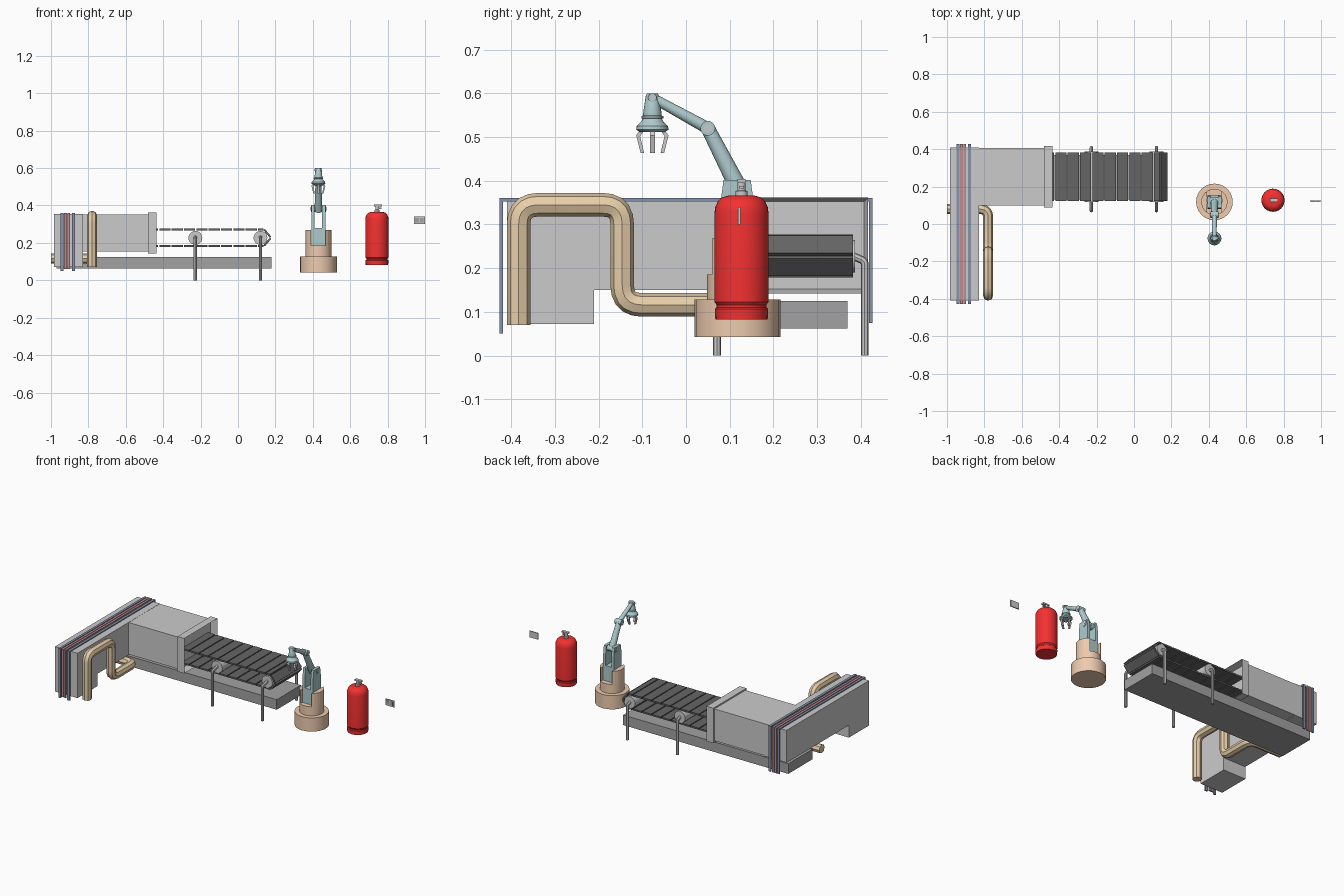
import bpy, bmesh, math
from mathutils import Vector

if "Cube" in bpy.data.objects:
    bpy.data.objects.remove(bpy.data.objects["Cube"])

def mat(name, r, g, b):
    m = bpy.data.materials.new(name)
    m.diffuse_color = (r, g, b, 1)
    m.use_nodes = True
    m.node_tree.nodes["Principled BSDF"].inputs["Base Color"].default_value = m.diffuse_color
    return m

GREY = mat("light_grey", .58, .58, .58)
DARK = mat("dark_grey", .36, .36, .36)
BLACK = mat("belt_black", .13, .13, .13)
TEAL = mat("teal", .43, .6, .62)
ORANGE = mat("orange", .85, .6, .43)
TAN = mat("tan", .8, .62, .4)
RED = mat("red", .9, .03, .03)
NAVY = mat("navy", .24, .29, .42)
MAROON = mat("maroon", .5, .27, .28)

def finish(ob, m, smooth=False):
    ob.data.materials.append(m)
    if smooth:
        bpy.ops.object.select_all(action='DESELECT')
        ob.select_set(True)
        bpy.context.view_layer.objects.active = ob
        bpy.ops.object.shade_smooth_by_angle(angle=math.radians(35))
    return ob

def from_bm(name, bm, m, smooth=False):
    bmesh.ops.recalc_face_normals(bm, faces=bm.faces)
    me = bpy.data.meshes.new(name)
    bm.to_mesh(me)
    bm.free()
    ob = bpy.data.objects.new(name, me)
    bpy.context.collection.objects.link(ob)
    return finish(ob, m, smooth)

def prism(name, pts, axis, a, b, m):
    """Extrude a 2D outline along an axis from a to b."""
    place = {'x': lambda p, t: (t, p[0], p[1]),
             'y': lambda p, t: (p[0], t, p[1]),
             'z': lambda p, t: (p[0], p[1], t)}[axis]
    bm = bmesh.new()
    lo = [bm.verts.new(place(p, a)) for p in pts]
    hi = [bm.verts.new(place(p, b)) for p in pts]
    bm.faces.new(lo)
    bm.faces.new(hi)
    n = len(pts)
    for i in range(n):
        j = (i + 1) % n
        bm.faces.new((lo[i], lo[j], hi[j], hi[i]))
    return from_bm(name, bm, m)

def box(name, x0, x1, y0, y1, z0, z1, m):
    return prism(name, [(x0, y0), (x1, y0), (x1, y1), (x0, y1)], 'z', z0, z1, m)

def lathe(name, prof, cx, cy, m, seg=24):
    """Revolve (radius, z) points about a vertical axis."""
    bm = bmesh.new()
    rings = [[bm.verts.new((cx + r * math.cos(2 * math.pi * i / seg),
                            cy + r * math.sin(2 * math.pi * i / seg), z))
              for i in range(seg)] for r, z in prof]
    for p, q in zip(rings, rings[1:]):
        for i in range(seg):
            j = (i + 1) % seg
            bm.faces.new((p[i], p[j], q[j], q[i]))
    bm.faces.new(rings[0])
    bm.faces.new(rings[-1])
    return from_bm(name, bm, m, True)

def rod(name, a, b, r1, r2, m, seg=16):
    a, b = Vector(a), Vector(b)
    bm = bmesh.new()
    bmesh.ops.create_cone(bm, cap_ends=True, segments=seg, radius1=r1, radius2=r2, depth=(b - a).length)
    rot = Vector((0, 0, 1)).rotation_difference(b - a).to_matrix().to_4x4()
    bmesh.ops.transform(bm, matrix=rot, verts=bm.verts)
    bmesh.ops.translate(bm, vec=(a + b) / 2, verts=bm.verts)
    return from_bm(name, bm, m, True)

def tube(name, pts, r, bend, m, res=2):
    """Round tube along a path with rounded corners."""
    P = [Vector(p) for p in pts]
    path = [P[0]]
    for a, b, c in zip(P, P[1:], P[2:]):
        s, e = b + (a - b).normalized() * bend, b + (c - b).normalized() * bend
        for k in range(6):
            t = k / 5
            path.append(s * (1 - t) ** 2 + b * 2 * t * (1 - t) + e * t * t)
    path.append(P[-1])
    cu = bpy.data.curves.new(name, 'CURVE')
    cu.dimensions = '3D'
    cu.bevel_depth, cu.bevel_resolution, cu.use_fill_caps = r, res, True
    sp = cu.splines.new('POLY')
    sp.points.add(len(path) - 1)
    for q, v in zip(sp.points, path):
        q.co = (*v, 1)
    ob = bpy.data.objects.new(name, cu)
    bpy.context.collection.objects.link(ob)
    bpy.ops.object.select_all(action='DESELECT')
    ob.select_set(True)
    bpy.context.view_layer.objects.active = ob
    bpy.ops.object.convert(target='MESH')
    return finish(bpy.context.object, m, True)

# Machine housing: cross box with a lower foot, and the tunnel box
prism("housing_cross", [(-.41, .072), (-.21, .072), (-.21, .15), (.408, .15), (.408, .354), (-.41, .354)],
      'x', -.985, -.828, GREY)
box("housing_tunnel", -.83, -.478, .098, .406, .153, .353, GREY)

# Tunnel mouth with a recessed opening
mouth = box("tunnel_mouth", -.482, -.435, .088, .417, .142, .362, GREY)
bm = bmesh.new()
bm.from_mesh(mouth.data)
face = max(bm.faces, key=lambda f: f.calc_center_median().x)
bmesh.ops.inset_region(bm, faces=[face], thickness=.014)
bmesh.ops.translate(bm, vec=(-.04, 0, 0), verts=face.verts)
bm.to_mesh(mouth.data)
bm.free()

# Straps folded over the housing
for i, (x0, x1, m) in enumerate([(-.948, -.934, NAVY), (-.929, -.915, MAROON),
                                 (-.911, -.898, MAROON), (-.888, -.872, NAVY)]):
    zb = .05 if m is NAVY else .06
    prism(f"strap_{i}", [(-.427, zb), (-.419, zb), (-.419, .352), (.419, .352), (.419, .075),
                         (.427, .075), (.427, .36), (-.427, .36)], 'x', x0, x1, m)

# Base slab
box("base_slab", -.97, .178, .13, .37, .062, .125, DARK)

# Conveyor belt slats
def slat(name, a, b):
    (ax, az), (bx, bz) = a, b
    d = Vector((bx - ax, bz - az)).normalized() * .005
    n = Vector((-d.y, d.x))
    prism(name, [(ax + n.x, az + n.y), (bx + n.x, bz + n.y), (bx - n.x, bz - n.y), (ax - n.x, az - n.y)],
          'y', .122, .382, BLACK)

for side, s in (("top", 1), ("bottom", -1)):
    z = .228 + s * .044
    for k in range(9):
        c = .071 - .066 * k
        slat(f"belt_{side}_{k}", (max(c - .03, -.474), z), (c + .03, z))
    slat(f"belt_{side}_end", (.107, z), (.136, z))
    slat(f"belt_{side}_nose", (.14, z - s * .001), (.174, .228 + s * .003))

# Rollers and bent legs
for i, x in enumerate((-.228, .12)):
    rod(f"roller_{i}", (x, .117, .227), (x, .387, .227), .037, .037, GREY, 20)
    for side, y0, y1 in (("front", .118, .071), ("back", .375, .409)):
        tube(f"leg_{side}_{i}", [(x, y0, .231), (x, y1, .216), (x, y1, 0)], .009, .008, GREY)

# Exhaust pipe
tube("pipe", [(-.78, -.383, .07), (-.78, -.383, .345), (-.78, -.146, .345), (-.78, -.146, .116),
              (-.78, .08, .116), (-1, .08, .116)], .027, .045, TAN)

# Robot pedestal with two ears
X, Y = .43, .118
lathe("robot_base", [(.098, .042), (.098, .128)], X, Y, ORANGE)
lathe("robot_turret", [(.07, .128), (.07, .185)], X, Y, ORANGE)
for s in (-1, 1):
    seg = [(X + s * .07 * math.cos(t), Y + .07 * math.sin(t))
           for t in (math.radians(-56 + 14 * k) for k in range(9))]
    prism(f"turret_ear_{s}", seg, 'z', .185, .268, ORANGE)

# Lower arm: solid foot and a two-prong fork
side = [(.079, .185), (.155, .185), (.155, .35), (.148, .402), (.086, .402), (.079, .35)]
for s in (-1, 1):
    prism(f"arm_fork_{s}", side, 'x', X + s * .02, X + s * .037, TEAL)
box("arm_foot", X - .02, X + .02, .079, .155, .185, .28, TEAL)

# Upper arm links and joint pins
rod("arm_link_lower", (X, .127, .37), (X, .05, .52), .021, .016, TEAL)
rod("arm_link_upper", (X, .05, .52), (X, -.077, .59), .014, .011, TEAL)
for n, y, z, r, w in (("shoulder", .127, .383, .018, .04), ("elbow", .05, .52, .017, .022),
                      ("wrist", -.077, .59, .01, .018)):
    rod(f"{n}_pin", (X - w, y, z), (X + w, y, z), r, r, TEAL)
    rod(f"{n}_pin_cap", (X - w - .002, y, z), (X + w + .002, y, z), r * .55, r * .55, GREY)

# Gripper head and fingers
lathe("gripper_head", [(.012, .6), (.015, .595), (.021, .555), (.021, .549), (.025, .548), (.025, .543),
                       (.022, .542), (.025, .536), (.036, .525), (.037, .517), (.03, .512)], X, -.077, TEAL, 16)
for k in range(4):
    f = prism(f"finger_{k}", [(.018, .516), (.028, .516), (.037, .504), (.027, .464), (.019, .464), (.028, .502)],
              'y', -.0055, .0055, GREY)
    f.rotation_euler.z = k * math.pi / 2
    f.location = (X, -.077, 0)

# Fire extinguisher
EX, EY = .743, .127
lathe("extinguisher_body", [(.06, .083), (.061, .107), (.057, .11), (.057, .116), (.062, .123), (.062, .325),
                            (.06, .34), (.054, .353), (.044, .362), (.03, .366)], EX, EY, RED)
lathe("extinguisher_neck", [(.014, .364), (.014, .376), (.009, .378), (.009, .4)], EX, EY, GREY, 12)
box("extinguisher_lever", EX - .016, EX + .028, EY - .009, EY + .009, .395, .404, GREY)
box("extinguisher_grip", EX, EX + .024, EY - .006, EY + .006, .382, .388, GREY)

# Wall outlet plate with two sockets
box("outlet_plate", .94, 1, .119, .125, .3, .34, GREY)
for i, x in enumerate((.957, .983)):
    box(f"outlet_socket_{i}", x - .01, x + .01, .117, .12, .308, .332, DARK)
